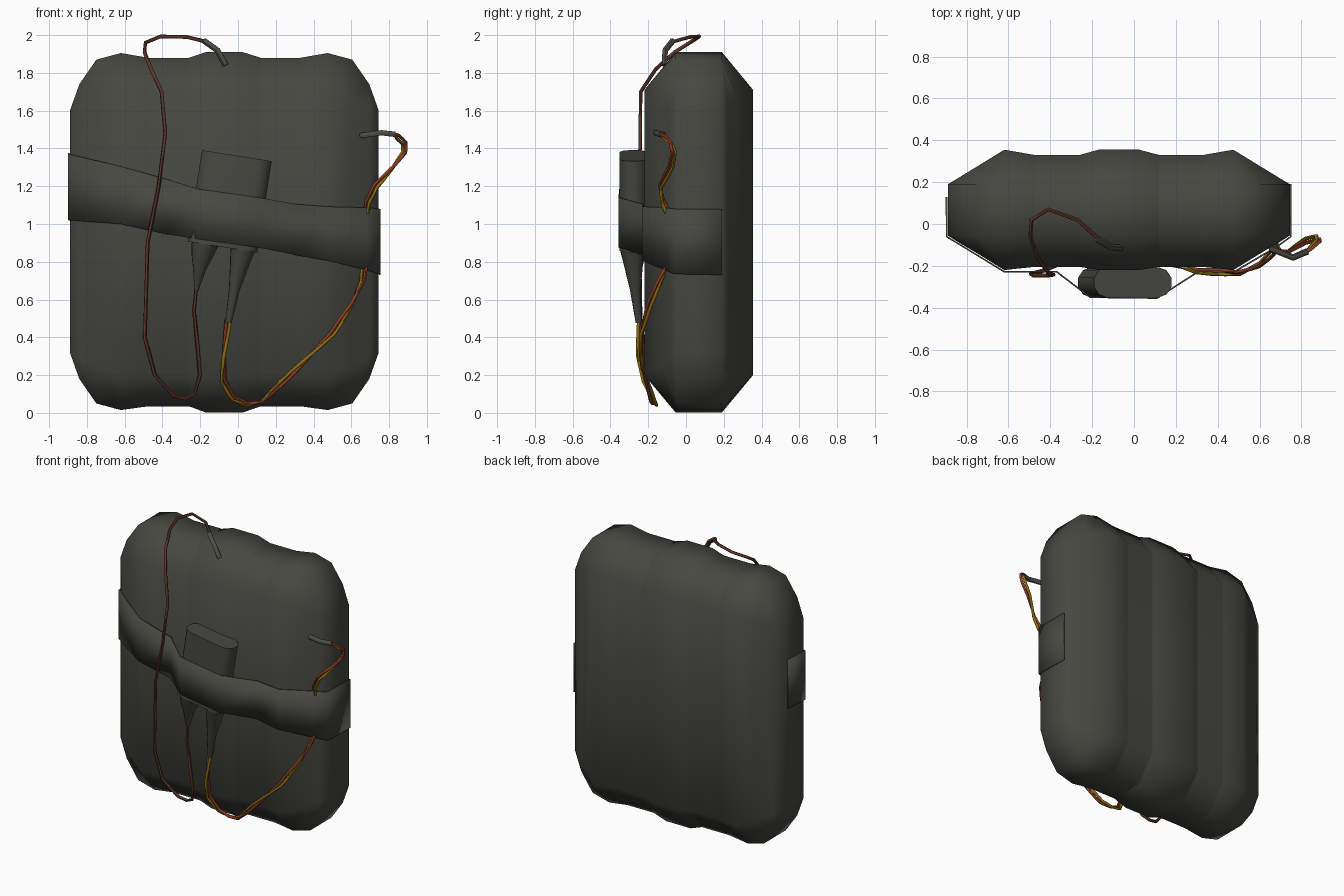
import bpy, bmesh, math
from mathutils import Vector, Matrix

if "Cube" in bpy.data.objects:
    bpy.data.objects.remove(bpy.data.objects["Cube"])


def material(name, col):
    m = bpy.data.materials.new(name)
    m.diffuse_color = (*col, 1)
    m.use_nodes = True
    m.node_tree.nodes["Principled BSDF"].inputs["Base Color"].default_value = m.diffuse_color
    return m


CLOTH = material("dark olive grey", (0.062, 0.064, 0.053))
PLUG = material("plug grey", (0.072, 0.075, 0.064))
BROWN = material("brown wire", (0.11, 0.036, 0.022))
RED = material("red wire", (0.26, 0.045, 0.018))
YELLOW = material("yellow wire", (0.28, 0.16, 0.006))


def finish(ob, mat, angle=60):
    ob.data.materials.clear()
    ob.data.materials.append(mat)
    bpy.ops.object.select_all(action='DESELECT')
    ob.select_set(True)
    bpy.context.view_layer.objects.active = ob
    bpy.ops.object.shade_smooth_by_angle(angle=math.radians(angle))
    return ob


def mesh_object(name, bm, mat, angle=60):
    bmesh.ops.remove_doubles(bm, verts=bm.verts, dist=0.0005)
    bmesh.ops.recalc_face_normals(bm, faces=bm.faces)
    me = bpy.data.meshes.new(name)
    bm.to_mesh(me)
    bm.free()
    ob = bpy.data.objects.new(name, me)
    bpy.context.collection.objects.link(ob)
    return finish(ob, mat, angle)


def loft(bm, rings):
    rows = [[bm.verts.new(p) for p in r] for r in rings]
    n = len(rows[0])
    for a, b in zip(rows, rows[1:]):
        for i in range(n):
            bm.faces.new((a[i], a[(i + 1) % n], b[(i + 1) % n], b[i]))
    return rows


# --- padded bag: octagonal sections lofted along x, mirrored about CX ---
CX = -0.0725


def octagon(x, rim_b, rim_t, yf, yb, z0, z1):
    return [(x, yf, z0), (x, -0.055, rim_b), (x, 0.19, rim_b), (x, yb, z0),
            (x, yb, z1), (x, 0.19, rim_t), (x, -0.055, rim_t), (x, yf, z1)]


groove = (0.035, 1.88, -0.205, 0.33, 0.21, 1.70)
crest = (0.015, 1.905, -0.22, 0.355, 0.205, 1.71)
side = [(-0.89, 0.32, 1.60, -0.055, 0.19, 0.32, 1.60),
        (-0.84, 0.18, 1.74, -0.087, 0.22, 0.29, 1.625),
        (-0.75, 0.05, 1.87, -0.14, 0.275, 0.245, 1.665),
        (-0.62, *crest), (-0.475, *groove)]


def pad(name, sections, cap=False):
    bm = bmesh.new()
    rows = loft(bm, [octagon(*s) for s in sections])
    if cap:
        r = rows[0]
        bm.faces.new((r[1], r[2], r[5], r[6]))
    mesh_object(name, bm, CLOTH)


def flip(sections):
    return [(2 * CX - s[0], *s[1:]) for s in sections]


recess = [(-0.475, *groove), (-0.26, *groove)]
pad("left_pad", side, True)
pad("right_pad", flip(side), True)
pad("left_recess", recess)
pad("right_recess", flip(recess))
mid = (0.002, 1.91, -0.22, 0.355, 0.20, 1.71)
pad("middle_pad", [(-0.26, *groove), (-0.17, *mid), (0.025, *mid), (0.12, *groove)])

# --- strap wrapped round the front: x, y, bottom z, top z ---
strap = [(-0.896, 0.13, 1.03, 1.375), (-0.896, -0.06, 1.02, 1.37),
         (-0.62, -0.228, 1.0, 1.305), (-0.37, -0.228, 0.945, 1.235),
         (-0.21, -0.35, 0.92, 1.185), (0.11, -0.354, 0.875, 1.14),
         (0.31, -0.226, 0.835, 1.105), (0.48, -0.228, 0.805, 1.092),
         (0.68, -0.11, 0.757, 1.087), (0.75, -0.06, 0.735, 1.08), (0.75, 0.19, 0.73, 1.078)]
bm = bmesh.new()
rows = [(bm.verts.new((x, y, a)), bm.verts.new((x, y, b))) for x, y, a, b in strap]
for p, q in zip(rows, rows[1:]):
    bm.faces.new((p[0], q[0], q[1], p[1]))
ob = mesh_object("strap", bm, CLOTH, 30)
mod = ob.modifiers.new("thickness", 'SOLIDIFY')
mod.thickness = 0.008
mod.offset = 0

# --- tilted oval canister held by the strap ---
ring = []
for s in (1, -1):
    for k in range(6):
        a = -math.pi / 2 + math.pi * k / 5
        ring.append((s * (0.125 + 0.065 * math.cos(a)), s * 0.072 * math.sin(a)))
rot = Matrix.Rotation(math.radians(9), 3, 'Y')
bm = bmesh.new()
rows = loft(bm, [[Vector((-0.045, -0.279, 1.115)) + rot @ Vector((x, y, z)) for x, y in ring]
                 for z in (-0.24, 0.25)])
for r in rows:
    bm.faces.new(r)
mesh_object("canister", bm, CLOTH, 45)


# --- tubes: (x, y, z) points with one radius or one per point ---
def tube(name, pts, radius, mat, res=1):
    cu = bpy.data.curves.new(name, 'CURVE')
    cu.dimensions = '3D'
    cu.bevel_depth = 1
    cu.bevel_resolution = res
    cu.use_fill_caps = True
    sp = cu.splines.new('POLY')
    sp.points.add(len(pts) - 1)
    for i, p in enumerate(pts):
        sp.points[i].co = (*p, 1)
        sp.points[i].radius = radius[i] if isinstance(radius, (list, tuple)) else radius
    ob = bpy.data.objects.new(name, cu)
    bpy.context.collection.objects.link(ob)
    bpy.ops.object.select_all(action='DESELECT')
    ob.select_set(True)
    bpy.context.view_layer.objects.active = ob
    bpy.ops.object.convert(target='MESH')
    return finish(bpy.context.view_layer.objects.active, mat)


# strain-relief cones under the canister
tube("left_cone", [(-0.175, -0.28, 0.90), (-0.19, -0.275, 0.84), (-0.205, -0.265, 0.76), (-0.22, -0.25, 0.65)],
     (0.075, 0.062, 0.036, 0.012), CLOTH, 2)
tube("right_cone", [(0.025, -0.285, 0.87), (0.01, -0.28, 0.80), (-0.02, -0.268, 0.65), (-0.05, -0.25, 0.48)],
     (0.07, 0.056, 0.03, 0.018), CLOTH, 2)

# brown wire looping over the top
tube("brown_wire", [
    (-0.22, -0.25, 0.67), (-0.233, -0.243, 0.54), (-0.215, -0.235, 0.36), (-0.202, -0.225, 0.2),
    (-0.23, -0.19, 0.1), (-0.28, -0.175, 0.075), (-0.34, -0.185, 0.09), (-0.44, -0.225, 0.2),
    (-0.493, -0.238, 0.4), (-0.478, -0.247, 0.9), (-0.42, -0.247, 1.2), (-0.385, -0.242, 1.48),
    (-0.405, -0.24, 1.7), (-0.46, -0.16, 1.82), (-0.495, -0.06, 1.91), (-0.49, 0.02, 1.96),
    (-0.41, 0.07, 1.993), (-0.27, 0.02, 1.99), (-0.17, -0.07, 1.965)], 0.01, BROWN)
tube("top_plug", [(-0.18, -0.07, 1.97), (-0.11, -0.11, 1.92), (-0.065, -0.115, 1.84)],
     0.016, PLUG)

# twisted red and yellow wires on the right
path = [(-0.05, -0.25, 0.5), (-0.075, -0.245, 0.3), (-0.078, -0.22, 0.17), (-0.025, -0.18, 0.075),
        (0.05, -0.165, 0.045), (0.13, -0.175, 0.06), (0.3, -0.225, 0.225), (0.5, -0.235, 0.42),
        (0.6, -0.195, 0.57), (0.66, -0.14, 0.70), (0.672, -0.09, 0.8), (0.675, -0.09, 1.05),
        (0.69, -0.125, 1.12), (0.73, -0.135, 1.2), (0.82, -0.08, 1.30), (0.88, -0.065, 1.38),
        (0.88, -0.08, 1.43), (0.83, -0.13, 1.475)]
path = [Vector(p) for p in path]
for name, mat, phase in (("red_wire", RED, 0), ("yellow_wire", YELLOW, math.pi)):
    pts, dist = [], 0
    for a, b in zip(path, path[1:]):
        d = (b - a).normalized()
        u = d.cross(Vector((0, 1, 0))).normalized()
        v = d.cross(u)
        for k in range(3):
            t = phase + math.pi + (dist + (b - a).length * k / 3) * 8
            pts.append(a.lerp(b, k / 3) + 0.010 * (u * math.cos(t) + v * math.sin(t)))
        dist += (b - a).length
    pts.append(path[-1])
    tube(name, pts, 0.0095, mat)
tube("side_plug", [(0.83, -0.13, 1.475), (0.76, -0.16, 1.483), (0.65, -0.115, 1.468)],
     0.016, PLUG)
